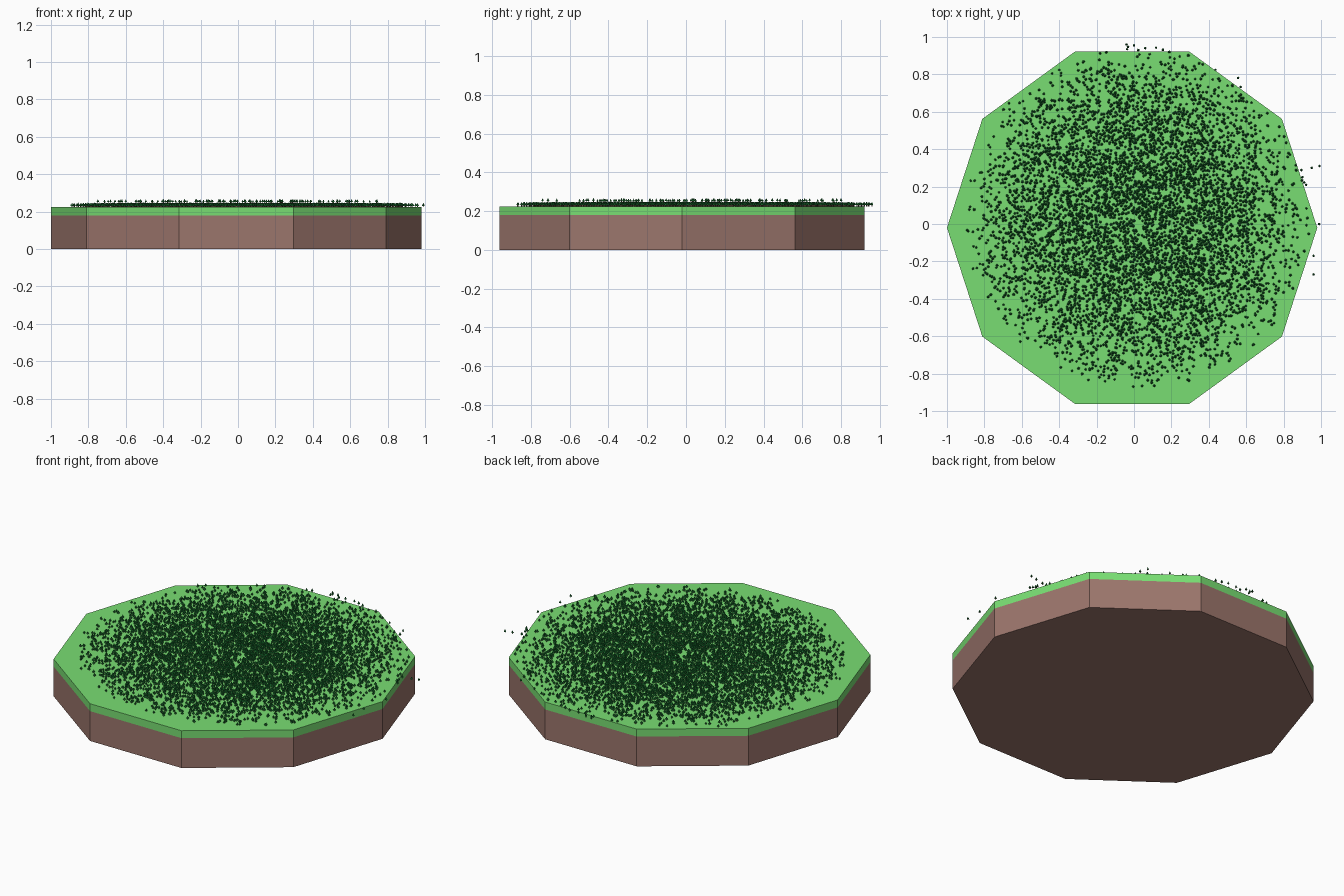
import bpy, math, random

if "Cube" in bpy.data.objects:
    bpy.data.objects.remove(bpy.data.objects["Cube"])

random.seed(7)
CX, CY, R = -0.01, -0.02, 0.99
TOP = 0.225


def material(name, rgb):
    m = bpy.data.materials.new(name)
    m.diffuse_color = (*rgb, 1)
    m.use_nodes = True
    m.node_tree.nodes["Principled BSDF"].inputs["Base Color"].default_value = m.diffuse_color
    return m


def slab(name, z0, z1, mat):
    bpy.ops.mesh.primitive_cylinder_add(vertices=10, radius=R, depth=z1 - z0,
                                        location=(CX, CY, (z0 + z1) / 2),
                                        rotation=(0, 0, math.pi / 2))
    ob = bpy.context.object
    ob.name = name
    ob.data.materials.append(mat)


soil = material("soil", (0.33, 0.18, 0.15))
grass = material("grass", (0.19, 0.73, 0.17))
leaf = material("leaf", (0.01, 0.17, 0.03))
bark = material("bark", (0.12, 0.07, 0.05))

# Decagonal ground
slab("soil_base", 0.0, 0.18, soil)
slab("grass_layer", 0.18, TOP, grass)

# Tiny trees gathered in one forest mesh
verts, faces, mats = [], [], []


def ring(x, y, z, r, n, a):
    start = len(verts)
    for i in range(n):
        t = a + 2 * math.pi * i / n
        verts.append((x + r * math.cos(t), y + r * math.sin(t), z))
    return list(range(start, start + n))


def tree(x, y, z, s=1.0):
    a = random.uniform(0, math.tau)
    # trunk
    lo = ring(x, y, z, 0.002 * s, 3, a)
    hi = ring(x, y, z + 0.007 * s, 0.002 * s, 3, a)
    for i in range(3):
        j = (i + 1) % 3
        faces.append((lo[i], lo[j], hi[j], hi[i]))
        mats.append(1)
    # cone crown
    rim = ring(x, y, z + 0.006 * s, 0.0075 * s, 5, a)
    verts.append((x, y, z + 0.021 * s))
    tip = len(verts) - 1
    faces.append(tuple(reversed(rim)))
    mats.append(0)
    for i in range(5):
        faces.append((rim[i], rim[(i + 1) % 5], tip))
        mats.append(0)


# Dense in the middle, thinning to the rim
for _ in range(7500):
    r = 0.93 * math.sqrt(1 - math.sqrt(random.random()))
    t = random.uniform(0, math.tau)
    x, y = 0.02 + r * math.cos(t), 0.03 + r * math.sin(t)
    # a few stand on top of others
    raised = random.random() < 0.018 and r < 0.8
    tree(x, y, TOP + (0.02 if raised else 0), random.uniform(0.85, 1.1))

# Strays at and beyond the rim
for x, y in [(-0.04, 0.96), (0.0, 0.955), (0.06, 0.94), (0.95, 0.3), (0.992, 0.31),
             (0.9, 0.25), (0.96, -0.17), (0.96, -0.27), (0.99, 0.0), (0.92, 0.21)]:
    tree(x, y, TOP)

mesh = bpy.data.meshes.new("forest")
mesh.from_pydata(verts, [], faces)
mesh.materials.append(leaf)
mesh.materials.append(bark)
mesh.polygons.foreach_set("material_index", mats)
mesh.update()
bpy.context.collection.objects.link(bpy.data.objects.new("forest", mesh))
